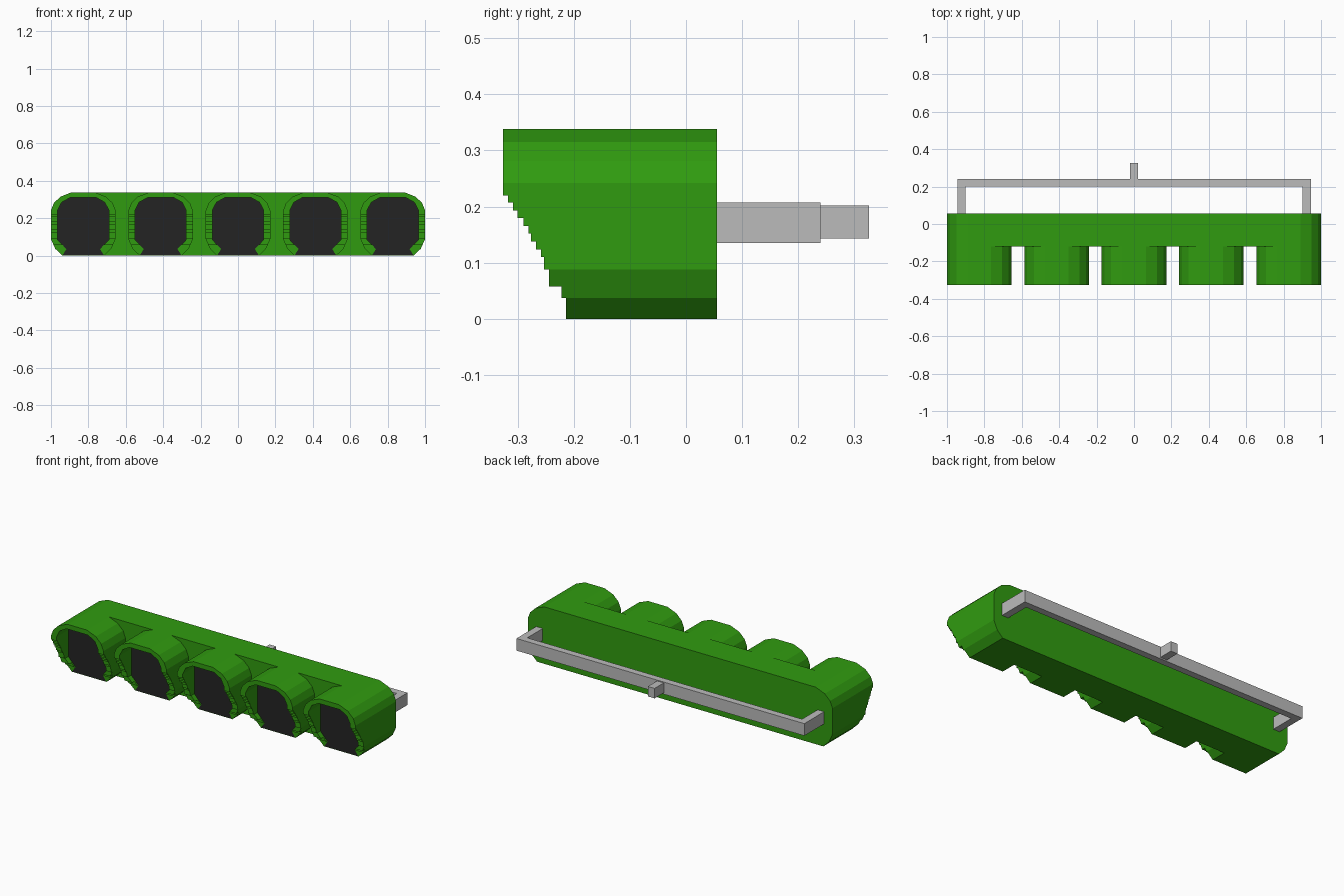
import bpy
import bmesh

cube = bpy.data.objects.get("Cube")
if cube:
    bpy.data.objects.remove(cube, do_unlink=True)


def material(name, rgb):
    mat = bpy.data.materials.new(name)
    mat.use_nodes = True
    mat.diffuse_color = (*rgb, 1)
    mat.node_tree.nodes["Principled BSDF"].inputs["Base Color"].default_value = (*rgb, 1)
    return mat


green = material("leaf green", (0.03, 0.33, 0.005))
grey = material("light grey", (0.5, 0.5, 0.5))
dark = material("near black", (0.017, 0.017, 0.017))


def prism(name, outline, start, end, mat, axis="y"):
    """Extrude an outline along y (points are x, z) or along x (points are y, z)."""
    bm = bmesh.new()
    place = (lambda a, b, t: (a, t, b)) if axis == "y" else (lambda a, b, t: (t, a, b))
    face = bm.faces.new([bm.verts.new(place(a, b, start)) for a, b in outline])
    new = bmesh.ops.extrude_face_region(bm, geom=[face])["geom"]
    shift = (0, end - start, 0) if axis == "y" else (end - start, 0, 0)
    bmesh.ops.translate(bm, vec=shift, verts=[v for v in new if isinstance(v, bmesh.types.BMVert)])
    bmesh.ops.recalc_face_normals(bm, faces=bm.faces)
    mesh = bpy.data.meshes.new(name)
    bm.to_mesh(mesh)
    bm.free()
    mesh.materials.append(mat)
    obj = bpy.data.objects.new(name, mesh)
    bpy.context.collection.objects.link(obj)
    return obj


def box(name, x0, x1, y0, y1, z0, z1, mat):
    return prism(name, [(x0, z0), (x1, z0), (x1, z1), (x0, z1)], y0, y1, mat)


def mirrored(half, centre=0.0):
    """Close a right-hand half outline, listed from bottom to top."""
    right = [(centre + x, z) for x, z in half]
    left = [(centre - x, z) for x, z in reversed(half)]
    return right + left


HALF = 0.1725
BACK, FRONT, PANEL, BODY = 0.055, -0.326, -0.212, -0.12
outer = [(0.112, 0), (0.15, 0.037), (HALF, 0.088), (HALF, 0.242),
         (0.157, 0.281), (0.122, 0.315), (0.063, 0.338)]
inner = [(0.09, 0.035), (0.137, 0.085), (0.137, 0.242), (0.115, 0.285), (0.07, 0.31)]

# Long body shared by all the sockets
prism("body", mirrored([(x + 1 - HALF, z) for x, z in outer]), BODY, BACK, green)

# Staircase cutter for the slanted socket mouths: front y and top z of every step
steps = [(-0.214, 0.037), (-0.222, 0.058), (-0.244, 0.088), (-0.253, 0.11),
         (-0.258, 0.124), (-0.267, 0.138), (-0.276, 0.152), (-0.281, 0.165),
         (-0.29, 0.18), (-0.3, 0.193), (-0.308, 0.207), (-0.317, 0.22)]
stair = [(-0.5, -0.1)]
low = -0.1
for y, top in steps:
    stair += [(y, low), (y, top)]
    low = top
stair.append((-0.5, low))
cutter = prism("step_cutter", stair, -1.2, 1.2, green, axis="x")
cutter.hide_render = True

# Five sockets: solid rear, open-bottomed stepped rim and dark panel
for i in range(5):
    cx = (i - 2) * (1 - HALF) / 2
    prism(f"socket_{i + 1}", mirrored(outer, cx), PANEL, BODY, green)

    ring = mirrored(outer, cx) + list(reversed(mirrored(inner, cx)))
    rim = prism(f"socket_rim_{i + 1}", ring, FRONT, PANEL, green)
    cut = rim.modifiers.new("steps", "BOOLEAN")
    cut.operation = "DIFFERENCE"
    cut.solver = "EXACT"
    cut.object = cutter
    bpy.context.view_layer.update()
    graph = bpy.context.evaluated_depsgraph_get()
    mesh = bpy.data.meshes.new_from_object(rim.evaluated_get(graph))
    rim.modifiers.clear()
    rim.data = mesh

    panel = mirrored([(0.11, 0.003)] + inner, cx)
    prism(f"socket_panel_{i + 1}", panel, PANEL - 0.002, PANEL + 0.002, dark)
bpy.data.objects.remove(cutter, do_unlink=True)

# Rear handle: crossbar, two arms and a small centre stub
box("handle_bar", -0.945, 0.945, 0.2, 0.24, 0.135, 0.207, grey)
for name, side in (("left", 1), ("right", -1)):
    x0, x1 = sorted((side * 0.902, side * 0.945))
    box(f"handle_arm_{name}", x0, x1, BACK, 0.2, 0.135, 0.207, grey)
box("handle_stub", -0.022, 0.022, 0.24, 0.326, 0.143, 0.202, grey)
